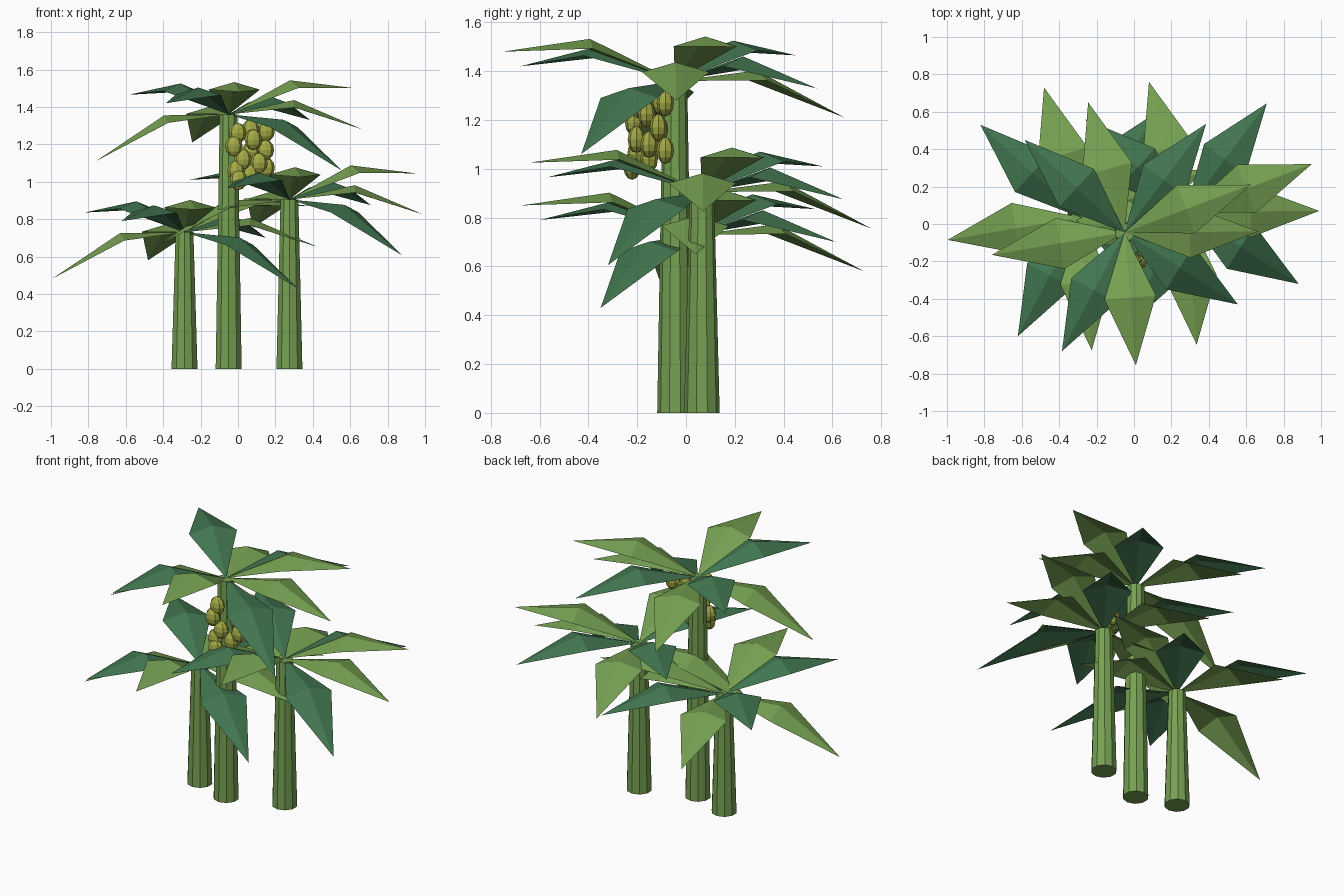
import bpy, bmesh, math
from mathutils import Vector

cube = bpy.data.objects.get("Cube")
if cube:
    bpy.data.objects.remove(cube, do_unlink=True)


def material(name, rgb):
    m = bpy.data.materials.new(name)
    m.use_nodes = True
    m.diffuse_color = (*rgb, 1)
    bsdf = m.node_tree.nodes["Principled BSDF"]
    bsdf.inputs["Base Color"].default_value = (*rgb, 1)
    bsdf.inputs["Roughness"].default_value = 0.9
    return m


LIGHT = material("light_green", (0.181, 0.352, 0.084))
DARK = material("dark_green", (0.054, 0.181, 0.080))
FRUIT = material("olive_yellow", (0.376, 0.413, 0.061))


def finish(name, bm, mats, location):
    mesh = bpy.data.meshes.new(name)
    bm.to_mesh(mesh)
    bm.free()
    for m in mats:
        mesh.materials.append(m)
    obj = bpy.data.objects.new(name, mesh)
    obj.location = location
    bpy.context.collection.objects.link(obj)
    return obj


# Tapered ten-sided trunk
def trunk(name, x, y, height):
    bm = bmesh.new()
    bmesh.ops.create_cone(bm, cap_ends=True, segments=10, radius1=0.073,
                          radius2=0.05, depth=height)
    bmesh.ops.translate(bm, vec=(0, 0, height / 2), verts=bm.verts)
    finish(name, bm, [LIGHT], (x, y, 0))


# Folded kite-shaped leaf from the crown centre to its tip
def add_leaf(bm, tip, colour):
    tip = Vector(tip)
    out = Vector((tip.x, tip.y, 0)).normalized()
    side = Vector((-out.y, out.x, 0))
    ridge = out * 0.35 + Vector((0, 0, 0.115 + 0.48 * tip.z))
    drop = Vector((0, 0, -0.04))
    points = [Vector(), ridge + side * 0.138 + drop, ridge,
              ridge - side * 0.138 + drop, tip]
    base, left, mid, right, end = [bm.verts.new(p) for p in points]
    for tri in ((base, mid, left), (base, right, mid),
                (left, mid, end), (mid, right, end)):
        bm.faces.new(tri).material_index = colour


# Leaf tips relative to the crown centre; the last value picks the colour
LEAVES = [
    ((0.605, -0.385, -0.30), 1), ((0.06, -0.71, 0.12), 0),
    ((-0.335, -0.635, 0.06), 1), ((-0.71, -0.12, -0.25), 0),
    ((-0.535, 0.495, 0.105), 1), ((-0.195, 0.695, -0.15), 0),
    ((0.435, 0.58, -0.03), 1), ((0.675, 0.255, 0.14), 0),
    ((0.715, 0.005, -0.08), 0),
]


def crown(name, location):
    bm = bmesh.new()
    for tip, colour in LEAVES:
        add_leaf(bm, tip, colour)
    finish(name, bm, [LIGHT, DARK], location)


# Three palms of different heights
for label, x, y, h in (("left", -0.286, 0.035, 0.73),
                       ("middle", -0.05, -0.045, 1.36),
                       ("right", 0.275, 0.065, 0.905)):
    trunk(label + "_trunk", x, y, h)
    crown(label + "_crown", (x, y, h))

# Hanging fruit cluster, as offsets along, outward and height
CLUSTER = [
    (-0.09, 0, 1.26), (-0.115, 0, 1.19), (-0.07, 0.02, 1.12),
    (-0.1, 0, 1.06), (-0.1, 0.02, 1.01),
    (0, 0.02, 1.225), (0.03, 0.03, 1.10), (-0.01, 0, 1.04),
    (0.02, -0.03, 1.16), (0.1, 0, 1.27), (0.08, 0.02, 1.17),
    (0.1, 0, 1.075), (0.02, -0.03, 1.28),
]
along, outward = Vector((0.8, 0.6, 0)), Vector((0.6, -0.8, 0))
for i, (u, w, z) in enumerate(CLUSTER):
    bm = bmesh.new()
    bmesh.ops.create_uvsphere(bm, u_segments=8, v_segments=6, radius=1)
    bmesh.ops.scale(bm, vec=(0.047, 0.036, 0.055), verts=bm.verts)
    place = Vector((0.07, -0.145, z)) + along * u + outward * w
    finish(f"fruit_{i + 1}", bm, [FRUIT], place)
